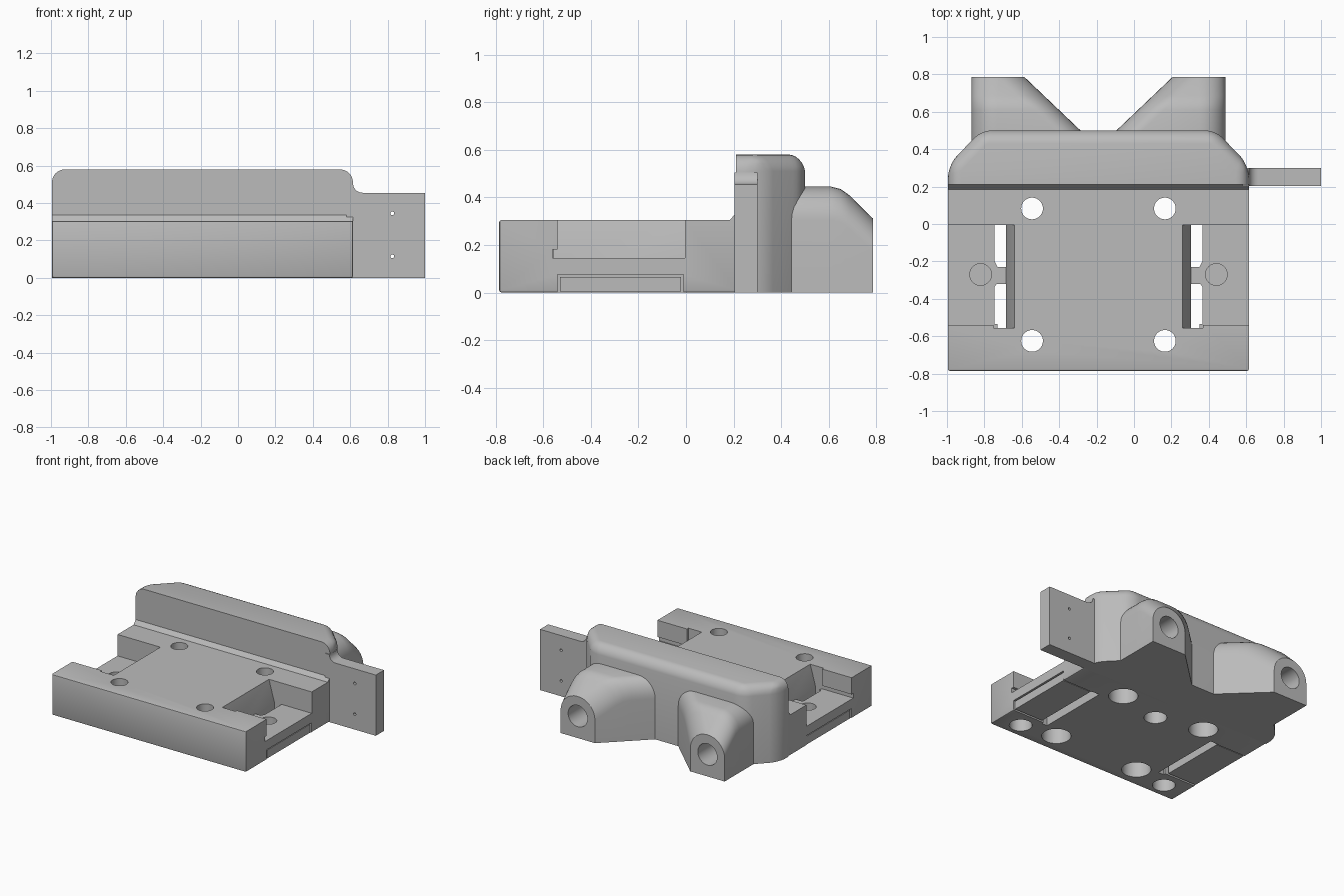
import bpy, bmesh, math

if "Cube" in bpy.data.objects:
    bpy.data.objects.remove(bpy.data.objects["Cube"], do_unlink=True)

CX = -0.19    # symmetry plane of the body
HALF = 0.805  # half width of the body

grey = bpy.data.materials.new("plain grey")
grey.use_nodes = True
grey.diffuse_color = (0.5, 0.5, 0.5, 1)
grey.node_tree.nodes["Principled BSDF"].inputs["Base Color"].default_value = (0.5, 0.5, 0.5, 1)


def link(name, bm):
    bmesh.ops.recalc_face_normals(bm, faces=bm.faces)
    mesh = bpy.data.meshes.new(name)
    bm.to_mesh(mesh)
    bm.free()
    mesh.materials.append(grey)
    obj = bpy.data.objects.new(name, mesh)
    bpy.context.collection.objects.link(obj)
    return obj


def loft(name, rings):
    """Skin a row of matching closed rings and cap both ends."""
    bm = bmesh.new()
    rows = [[bm.verts.new(p) for p in ring] for ring in rings]
    n = len(rows[0])
    for a, b in zip(rows, rows[1:]):
        for i in range(n):
            j = (i + 1) % n
            bm.faces.new((a[i], a[j], b[j], b[i]))
    bm.faces.new(rows[0])
    bm.faces.new(rows[-1])
    return link(name, bm)


def prism(name, pts, axis, lo, hi):
    place = {"x": lambda u, v, w: (w, u, v),
             "y": lambda u, v, w: (u, w, v),
             "z": lambda u, v, w: (u, v, w)}[axis]
    return loft(name, [[place(u, v, w) for u, v in pts] for w in (lo, hi)])


def box(name, x0, x1, y0, y1, z0, z1):
    return prism(name, [(x0, y0), (x1, y0), (x1, y1), (x0, y1)], "z", z0, z1)


def rod(name, u, v, r, axis, lo, hi, n=40):
    steps = [2 * math.pi * i / n for i in range(n)]
    return prism(name, [(u + r * math.cos(t), v + r * math.sin(t)) for t in steps], axis, lo, hi)


def bevel(obj, rule, offset, segments):
    bm = bmesh.new()
    bm.from_mesh(obj.data)
    edges = [e for e in bm.edges if rule(e.verts[0].co, e.verts[1].co)]
    bmesh.ops.bevel(bm, geom=edges, offset=offset, segments=segments,
                    profile=0.5, affect='EDGES', clamp_overlap=True)
    bm.to_mesh(obj.data)
    bm.free()


def activate(obj):
    bpy.ops.object.select_all(action='DESELECT')
    obj.select_set(True)
    bpy.context.view_layer.objects.active = obj


def cut(obj, cutter):
    cutter.hide_render = True
    activate(obj)
    mod = obj.modifiers.new("cut", 'BOOLEAN')
    mod.operation = 'DIFFERENCE'
    mod.solver = 'EXACT'
    mod.object = cutter
    bpy.ops.object.modifier_apply(modifier=mod.name)
    bpy.data.objects.remove(cutter, do_unlink=True)


def smooth(obj):
    activate(obj)
    bpy.ops.object.shade_smooth_by_angle(angle=math.radians(32))


# Base plate with softened outer edges
plate = box("base_plate", CX - HALF, CX + HALF, -0.785, 0.21, 0, 0.305)
bevel(plate, lambda a, b: max(a.y, b.y) < 0 or (a.z + b.z < 0.01 and min(a.y, b.y) < 0), 0.01, 2)

# Screw holes with counterbores underneath
for x in (CX - 0.355, CX + 0.355):
    for y in (-0.625, 0.083):
        cut(plate, rod("screw_hole", x, y, 0.058, "z", -0.1, 0.4))
        cut(plate, rod("counterbore", x, y, 0.1, "z", -0.1, 0.12))

# Blind round sockets underneath
for x, y in ((CX - 0.635, -0.668), (CX + 0.635, -0.668), (CX, 0)):
    cut(plate, rod("socket", x, y, 0.078, "z", -0.1, 0.15))

# Side pockets, slots and bottom panels, mirrored about the body centre
for side, s in (("left", 1), ("right", -1)):
    def at(pts):
        return [(CX + s * d, v) for d, v in pts]

    ends = sorted((CX + s * 0.555, CX + s * 0.9))
    pocket = [(-0.54, 0.4), (-0.54, 0.18), (-0.56, 0.18), (-0.56, 0.145), (-0.005, 0.145), (-0.005, 0.4)]
    cut(plate, prism("pocket", pocket, "x", *ends))
    channel = [(0.423, 0.4), (0.495, 0.145), (0.56, 0.145), (0.56, 0.4)]
    cut(plate, prism("channel", at(channel), "y", -0.557, -0.005))
    back_slot = [(0.495, -0.005), (0.495, -0.23), (0.54, -0.23), (0.555, -0.2), (0.555, -0.005)]
    front_slot = [(0.495, -0.32), (0.545, -0.32), (0.555, -0.335), (0.555, -0.535),
                  (0.54, -0.535), (0.54, -0.557), (0.495, -0.557)]
    for slot in (back_slot, front_slot):
        cut(plate, prism("slot", at(slot), "z", -0.1, 0.2))
    cut(plate, rod("pocket_hole", CX + s * 0.63, -0.27, 0.058, "z", -0.1, 0.2))
    recess = sorted((CX + s * 0.495, CX + s * 0.9))
    cut(plate, box("recess", *recess, -0.54, -0.01, -0.1, 0.075))
    panel = sorted((CX + s * 0.56, CX + s * 0.8))
    box(side + "_bottom_panel", *panel, -0.53, -0.02, 0.004, 0.066)
smooth(plate)

# Rear wall with slanted rear corners and a rounded top
outline = [(-HALF, 0.21), (HALF, 0.21), (HALF, 0.315), (0.625, 0.5), (-0.625, 0.5), (-HALF, 0.315)]
wall = prism("rear_wall", [(CX + x, y) for x, y in outline], "z", 0, 0.58)
bevel(wall, lambda a, b: max(a.y, b.y) > 0.25 and max(a.z, b.z) > 0.5, 0.07, 6)
smooth(wall)

# Sloped strip between plate and wall
prism("front_strip", [(0.185, 0.305), (0.21, 0.335), (0.21, 0.305)], "x", CX - HALF, CX + HALF)


# Rear legs: arched sections tapering to a bored end
def arch(y, top, s):
    outer, inner, r = 0.68, 0.395 - 1.05 * (0.785 - y), 0.14
    pts = [(outer, 0)]
    for c, start in ((outer - r, 0), (inner + r, 90)):
        for i in range(9):
            t = math.radians(start + i * 11.25)
            pts.append((c + r * math.cos(t), top - r + r * math.sin(t)))
    pts.append((inner, 0))
    return [(CX + s * x, y, z) for x, z in pts]


PROFILE = [(0.44, 0.445), (0.61, 0.445), (0.65, 0.435), (0.685, 0.41), (0.785, 0.312)]
for side, s in (("left", 1), ("right", -1)):
    leg = loft(side + "_rear_leg", [arch(y, top, s) for y, top in PROFILE])
    cut(leg, rod("bore", CX + s * 0.5375, 0.165, 0.08, "y", 0.52, 0.9))
    smooth(leg)

# Side arm with a filleted root and two pin holes
curve = [(0.665 - 0.05 * math.sin(t), 0.505 - 0.05 * math.cos(t))
         for t in (math.radians(15 * i) for i in range(7))]
arm = prism("side_arm", [(0.58, 0), (1, 0), (1, 0.455)] + curve + [(0.58, 0.505)], "y", 0.203, 0.3)
for z in (0.115, 0.345):
    cut(arm, rod("pin_hole", 0.825, z, 0.01, "y", 0.1, 0.4, 16))
smooth(arm)
